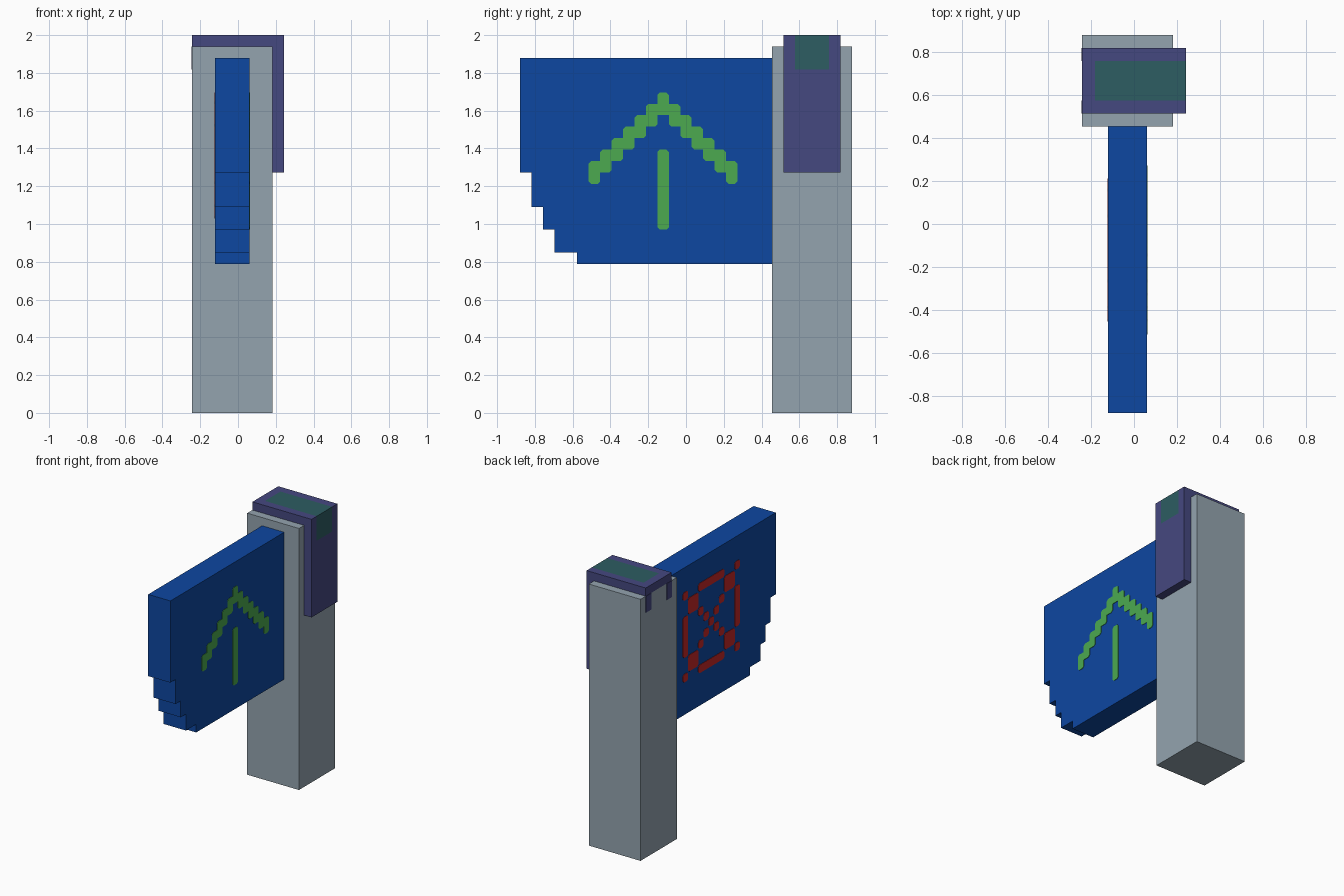
import bpy, bmesh
from mathutils import Vector

if "Cube" in bpy.data.objects:
    bpy.data.objects.remove(bpy.data.objects["Cube"])

U = 2 / 33  # one grid cell


def material(name, rgb):
    m = bpy.data.materials.new(name)
    lin = [(c / 255 / 12.92) if c < 11 else ((c / 255 + 0.055) / 1.055) ** 2.4 for c in rgb]
    m.diffuse_color = (*lin, 1)
    m.use_nodes = True
    m.node_tree.nodes["Principled BSDF"].inputs["Base Color"].default_value = m.diffuse_color
    return m


BLUE = material("deep_blue", (13, 71, 161))
GREY = material("blue_grey", (148, 164, 175))
PURPLE = material("dusk_purple", (69, 72, 128))
TEAL = material("dark_teal", (45, 93, 98))
GREEN = material("leaf_green", (76, 170, 80))
RED = material("signal_red", (198, 40, 40))


def finish(bm, name, *mats):
    bmesh.ops.recalc_face_normals(bm, faces=bm.faces)
    me = bpy.data.meshes.new(name)
    bm.to_mesh(me)
    bm.free()
    for m in mats:
        me.materials.append(m)
    ob = bpy.data.objects.new(name, me)
    bpy.context.collection.objects.link(ob)
    return ob


def prism(bm, points, direction):
    """Extrude a flat outline (grid cells) along a direction (grid cells)."""
    face = bm.faces.new([bm.verts.new(Vector(p) * U) for p in points])
    base = face.copy()
    ext = bmesh.ops.extrude_face_region(bm, geom=[face])
    moved = [g for g in ext["geom"] if isinstance(g, bmesh.types.BMVert)]
    bmesh.ops.translate(bm, verts=moved, vec=Vector(direction) * U)
    if face.is_valid:
        bm.faces.remove(face)
    bmesh.ops.remove_doubles(bm, verts=bm.verts, dist=1e-6)


def box(bm, x0, x1, y0, y1, z0, z1):
    prism(bm, [(x0, y0, z0), (x0, y1, z0), (x0, y1, z1), (x0, y0, z1)], (x1 - x0, 0, 0))


def painted_cells(name, cells, x, side, mat, cut=0.22):
    """Thin plates, one per cell, with free corners clipped."""
    cells = set(cells)
    bm = bmesh.new()
    for cy, cz in sorted(cells):
        pts = []
        for sy, sz in ((-1, -1), (1, -1), (1, 1), (-1, 1)):
            free = (cy + sy, cz) not in cells and (cy, cz + sz) not in cells
            py, pz = cy + sy / 2, cz + 0.5 + sz / 2
            if free:
                a, b = (x, py, pz - sz * cut), (x, py - sy * cut, pz)
                pts += [a, b] if sy * sz > 0 else [b, a]
            else:
                pts.append((x, py, pz))
        face = bm.faces.new([bm.verts.new(Vector(p) * U) for p in pts])
        ext = bmesh.ops.extrude_face_region(bm, geom=[face])
        top = [g for g in ext["geom"] if isinstance(g, bmesh.types.BMVert)]
        bmesh.ops.translate(bm, verts=top, vec=(side * 0.003, 0, 0))
    return finish(bm, name, mat)


# Post
bm = bmesh.new()
box(bm, -4, 3, 7.5, 14.5, 0, 32)
finish(bm, "post", GREY)

# Sign panel with a stepped lower corner
outline = [(7.5, 13), (7.5, 31), (-14.5, 31), (-14.5, 21), (-13.5, 21), (-13.5, 18),
           (-12.5, 18), (-12.5, 16), (-11.5, 16), (-11.5, 14), (-9.5, 14), (-9.5, 13)]
bm = bmesh.new()
prism(bm, [(-2, y, z) for y, z in outline], (3, 0, 0))
finish(bm, "sign_panel", BLUE)

# Cap folded over the post, with a teal band on its top and side
bm = bmesh.new()
prism(bm, [(x, 8.5, z) for x, z in
           [(-4, 32), (-4, 33), (4, 33), (4, 21), (3, 21), (3, 32)]], (0, 5, 0))
for co, no in (((0, 9.5, 0), (0, 1, 0)), ((0, 12.5, 0), (0, 1, 0)),
               ((-3, 0, 0), (1, 0, 0)), ((0, 0, 30), (0, 0, 1))):
    bmesh.ops.bisect_plane(bm, geom=bm.verts[:] + bm.edges[:] + bm.faces[:],
                           plane_co=Vector(co) * U, plane_no=no)
for f in bm.faces:
    c = f.calc_center_median() / U
    on_top = c.z > 32.99 and c.x > -3
    on_side = c.x > 3.99 and c.z > 30
    if abs(c.y - 11) < 1.5 and (on_top or on_side):
        f.material_index = 1
finish(bm, "cap", PURPLE, TEAL)

# Two short painted tabs below the cap on the left side
bm = bmesh.new()
for y in (8.5, 12.5):
    box(bm, -4.05, -4, y, y + 1, 30, 32)
finish(bm, "cap_tabs", PURPLE)

# Green arrow on the right face: stem and chevron
arrow = [(-2, z) for z in range(16, 23)]
for k in range(7):
    for s in (-1, 1):
        arrow += [(-2 + s * k, 26 - k), (-2 + s * k, 27 - k)]
painted_cells("green_arrow", arrow, 1, 1, GREEN)

# Red crossed ring on the left face, mirrored about its centre
cross = []
for sy in (-1, 1):
    for sz in (-1, 1):
        quarter = [(k, k) for k in range(6)]                     # diagonal
        quarter += [(k, 5) for k in range(3)] + [(5, k) for k in range(3)]
        quarter += [(3, 4), (4, 3)]                              # ring corner
        cross += [(-2 + sy * a, 22 + sz * b) for a, b in quarter]
painted_cells("red_crossed_ring", cross, -2, -1, RED)
